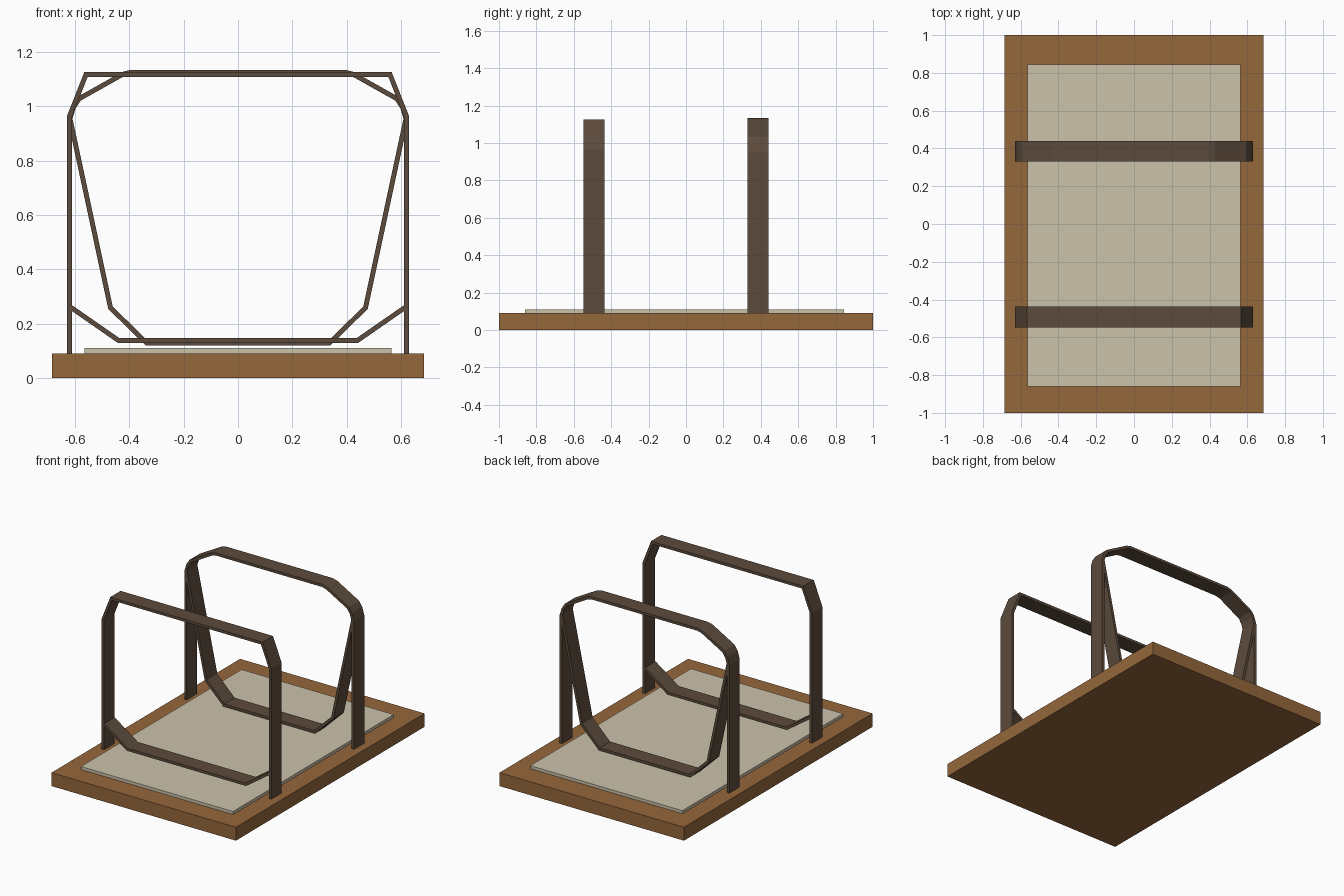
import bpy, bmesh
from mathutils import Vector

cube = bpy.data.objects.get("Cube")
if cube:
    bpy.data.objects.remove(cube, do_unlink=True)


def material(name, rgb):
    m = bpy.data.materials.new(name)
    m.use_nodes = True
    col = (*rgb, 1.0)
    m.diffuse_color = col
    m.node_tree.nodes["Principled BSDF"].inputs["Base Color"].default_value = col
    return m


WOOD = material("warm wood", (0.30, 0.135, 0.044))
DARK = material("dark brown", (0.107, 0.070, 0.045))
CREAM = material("cream board", (0.60, 0.54, 0.41))


def finish(name, bm, mat):
    bmesh.ops.recalc_face_normals(bm, faces=bm.faces)
    mesh = bpy.data.meshes.new(name)
    bm.to_mesh(mesh)
    bm.free()
    mesh.materials.append(mat)
    ob = bpy.data.objects.new(name, mesh)
    bpy.context.collection.objects.link(ob)
    return ob


def box(name, lo, hi, mat):
    bm = bmesh.new()
    bmesh.ops.create_cube(bm, size=1)
    for v in bm.verts:
        v.co = [lo[i] + (v.co[i] + 0.5) * (hi[i] - lo[i]) for i in range(3)]
    return finish(name, bm, mat)


def strap(name, half, y0, y1, thick=0.018):
    """Flat bent bar: right half of an outer (x, z) path, mirrored, mitred inward."""
    pts = [Vector(p) for p in half] + [Vector((-x, z)) for x, z in reversed(half)]
    # side normals of each straight, turned towards the middle of the frame
    normals = []
    for a, b in zip(pts, pts[1:]):
        d = (b - a).normalized()
        n = Vector((-d.y, d.x))
        if n.dot(Vector((0, 0.6)) - (a + b) / 2) < 0:
            n = -n
        normals.append(n)
    bm = bmesh.new()
    rings = []
    for i, p in enumerate(pts):
        n0, n1 = normals[max(i - 1, 0)], normals[min(i, len(normals) - 1)]
        q = p + (n0 + n1) * (thick / (1 + n0.dot(n1)))
        rings.append([bm.verts.new(c) for c in (
            (p.x, y0, p.y), (q.x, y0, q.y), (q.x, y1, q.y), (p.x, y1, p.y))])
    for r, s in zip(rings, rings[1:]):
        for k in range(4):
            bm.faces.new((r[k], r[(k + 1) % 4], s[(k + 1) % 4], s[k]))
    bm.faces.new(rings[0])
    bm.faces.new(rings[-1])
    return finish(name, bm, DARK)


# Base slab and inset board
box("base", (-0.685, -1.0, 0), (0.685, 1.0, 0.09), WOOD)
box("board", (-0.565, -0.86, 0.085), (0.565, 0.845, 0.11), CREAM)

# Front frame: hoop with chamfered top, and a low cross bar
FRONT = (-0.547, -0.437)
strap("front_hoop", [(0.63, 0.085), (0.63, 0.965), (0.566, 1.127)], *FRONT)
strap("front_cross_bar", [(0.62, 0.252), (0.443, 0.129)], *FRONT)

# Back frame: hoop with rounded shoulders, and a deep hanging cradle
BACK = (0.33, 0.44)
strap("back_hoop", [(0.63, 0.085), (0.63, 0.95), (0.615, 1.0), (0.592, 1.035),
                    (0.43, 1.126), (0.395, 1.135)], *BACK)
strap("back_cradle", [(0.628, 0.955), (0.478, 0.254), (0.340, 0.119)], *BACK)
